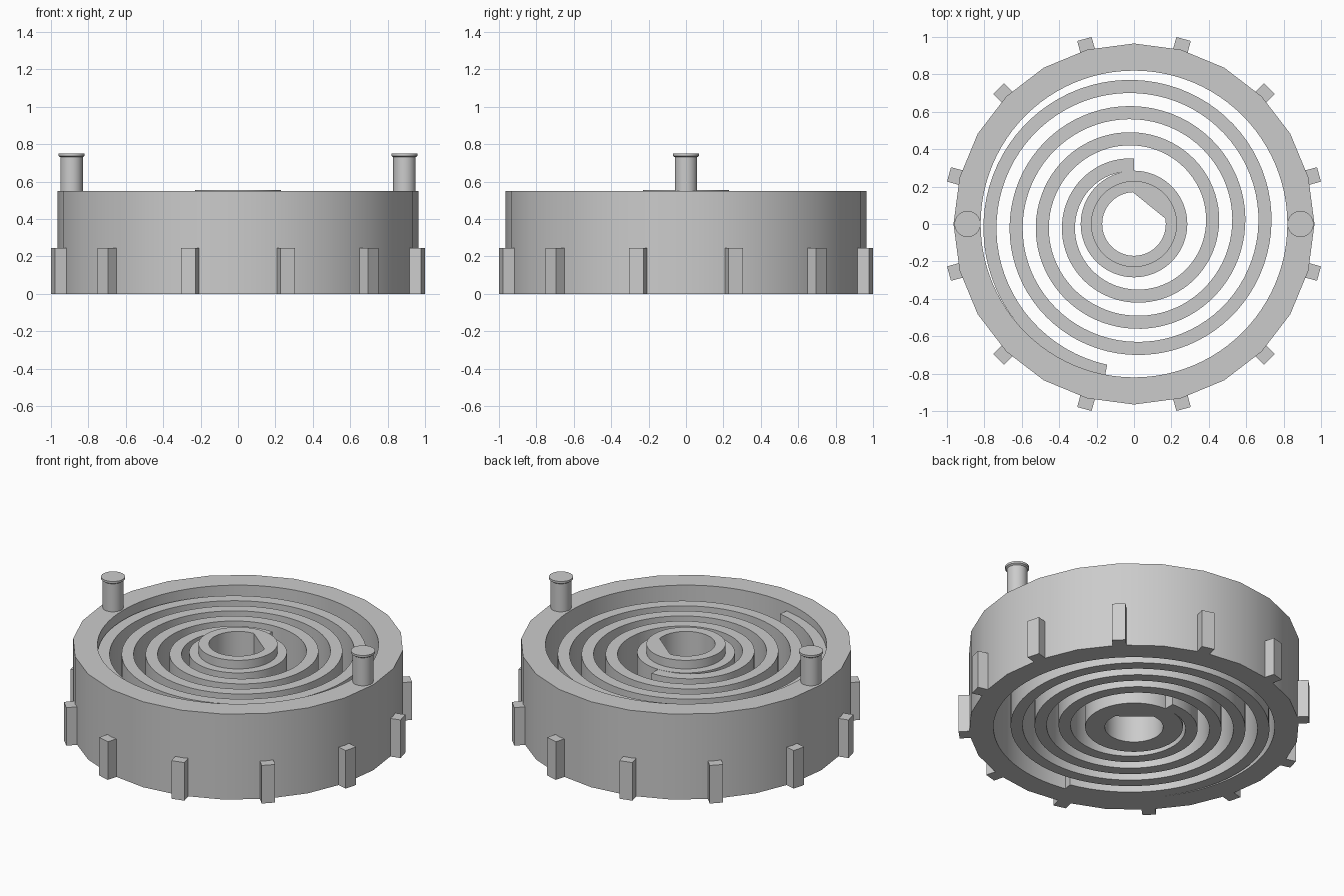
import bpy, bmesh
from math import sin, cos, pi, radians

cube = bpy.data.objects.get("Cube")
if cube:
    bpy.data.objects.remove(cube, do_unlink=True)

GREY = (0.6, 0.6, 0.6, 1)
mat = bpy.data.materials.new("grey plastic")
mat.use_nodes = True
mat.diffuse_color = GREY
mat.node_tree.nodes["Principled BSDF"].inputs["Base Color"].default_value = GREY


def finish(obj, smooth=True):
    bpy.ops.object.select_all(action="DESELECT")
    obj.select_set(True)
    bpy.context.view_layer.objects.active = obj
    if obj.type == "CURVE":
        bpy.ops.object.convert(target="MESH")
        obj = bpy.context.object
    bm = bmesh.new()
    bm.from_mesh(obj.data)
    bmesh.ops.remove_doubles(bm, verts=bm.verts, dist=0.0001)
    bmesh.ops.recalc_face_normals(bm, faces=bm.faces)
    bm.to_mesh(obj.data)
    bm.free()
    obj.data.materials.clear()
    obj.data.materials.append(mat)
    if smooth:
        bpy.ops.object.shade_smooth_by_angle(angle=radians(30))


def arc(radius, start, end, count):
    """Points on an arc, angles in degrees, end point included."""
    angles = [radians(start + (end - start) * i / count) for i in range(count + 1)]
    return [(radius * cos(a), radius * sin(a)) for a in angles]


def circle(radius, sides):
    return arc(radius, 0, 360, sides)[:-1]


def prism(name, outlines, z0, z1):
    """Filled outlines (inner ones become holes) extruded from z0 to z1."""
    curve = bpy.data.curves.new(name, "CURVE")
    curve.dimensions = "2D"
    curve.fill_mode = "BOTH"
    curve.extrude = (z1 - z0) / 2
    for points in outlines:
        spline = curve.splines.new("POLY")
        spline.points.add(len(points) - 1)
        for p, (x, y) in zip(spline.points, points):
            p.co = (x, y, 0, 1)
        spline.use_cyclic_u = True
    obj = bpy.data.objects.new(name, curve)
    obj.location.z = (z0 + z1) / 2
    bpy.context.collection.objects.link(obj)
    finish(obj)


def lathe(name, profile, x, sides=32):
    """Closed solid turned from (radius, z) pairs about a vertical axis."""
    bm = bmesh.new()
    rings = [[bm.verts.new((px, py, z)) for px, py in circle(r, sides)]
             for r, z in profile]
    for low, high in zip(rings, rings[1:]):
        for i in range(sides):
            j = (i + 1) % sides
            bm.faces.new((low[i], low[j], high[j], high[i]))
    bm.faces.new(rings[0][::-1])
    bm.faces.new(rings[-1])
    mesh = bpy.data.meshes.new(name)
    bm.to_mesh(mesh)
    bm.free()
    obj = bpy.data.objects.new(name, mesh)
    obj.location.x = x
    bpy.context.collection.objects.link(obj)
    finish(obj)


# Outer housing: faceted outside, round bore
prism("outer_ring", [circle(0.965, 24), circle(0.82, 96)], 0, 0.55)

# Hub and raised collar share a bore with one flat
bore = arc(0.17, 92, 370, 60)
prism("hub", [circle(0.285, 72), bore], 0, 0.5)
prism("hub_collar", [circle(0.23, 72), bore], 0.5, 0.555)

# Flat spiral spring from the hub out to the ring
TURNS, STEPS, PITCH, WIDTH = 3.47, 280, 0.14, 0.07
inner, outer = [], []
for i in range(STEPS + 1):
    t = TURNS * i / STEPS
    a = pi / 2 + 2 * pi * t
    r = 0.28 + PITCH * t
    inner.append((r * cos(a), r * sin(a)))
    outer.append(((r + WIDTH) * cos(a), (r + WIDTH) * sin(a)))
prism("spiral_spring", [outer + inner[::-1]], 0, 0.499)

# Grip lugs around the lower outside
LUG_IN, LUG_OUT, LUG_HEIGHT = 0.92, 1.024, 0.245
for k in range(12):
    a = radians(15 + 30 * k)
    mid = (LUG_IN + LUG_OUT) / 2
    bpy.ops.mesh.primitive_cube_add(
        size=1, location=(mid * cos(a), mid * sin(a), LUG_HEIGHT / 2), rotation=(0, 0, a))
    lug = bpy.context.object
    lug.name = f"grip_lug_{k + 1}"
    lug.scale = (LUG_OUT - LUG_IN, 0.08, LUG_HEIGHT)
    finish(lug, smooth=False)

# Two headed pegs on the rim
for side, x in (("left", 0.89), ("right", -0.89)):
    lathe(f"peg_{side}", [(0.06, 0.54), (0.06, 0.73), (0.07, 0.737), (0.07, 0.75)], x)
